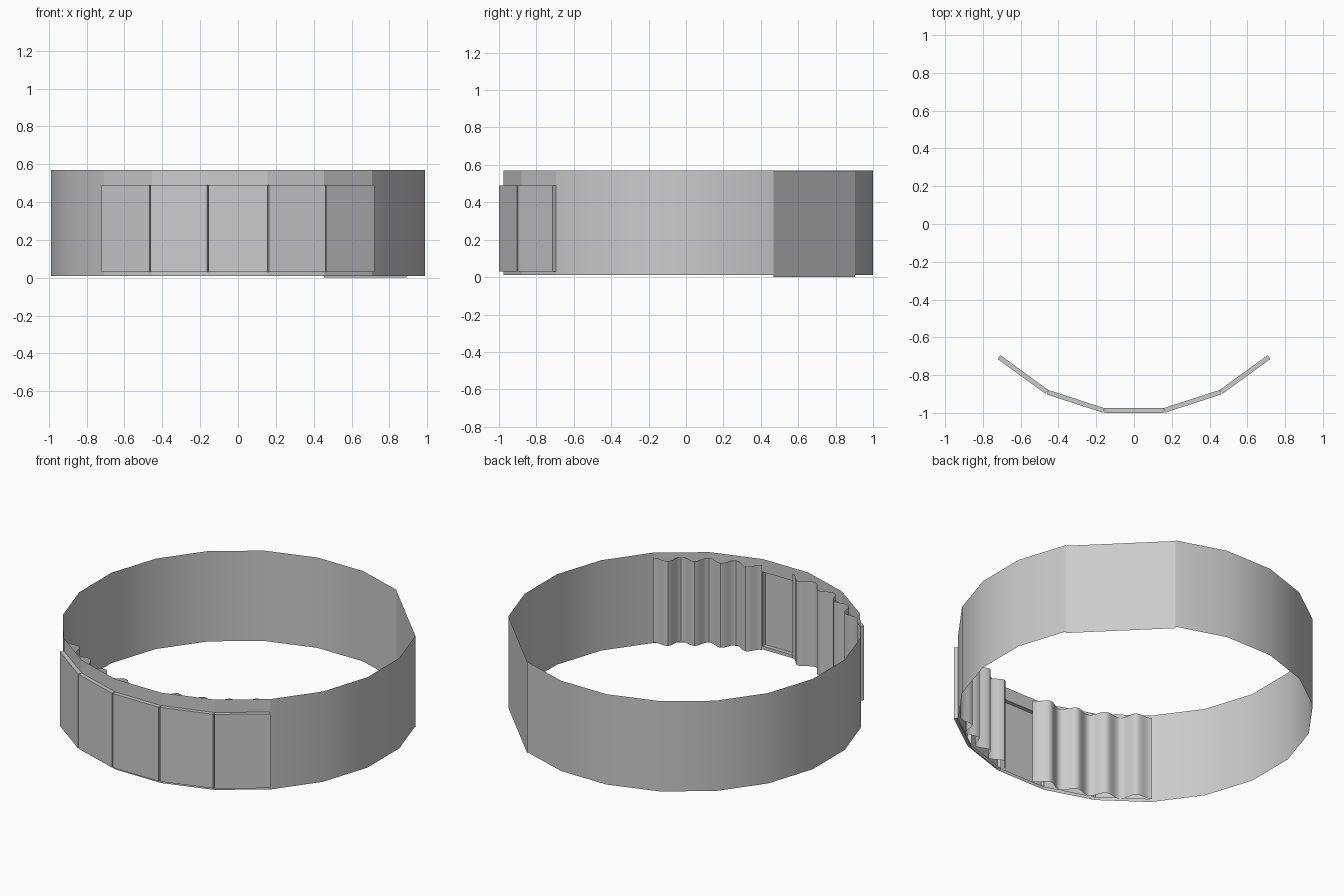
import bpy, bmesh
from math import cos, sin, pi, radians
from mathutils import Vector

cube = bpy.data.objects.get("Cube")
if cube:
    bpy.data.objects.remove(cube, do_unlink=True)

CENTRE_Y = 0.0125      # the raised panels push the ring slightly back
RADIUS = 1.0
BOTTOM, TOP = 0.01, 0.57

grey = bpy.data.materials.new("plain grey")
grey.use_nodes = True
grey.diffuse_color = (0.6, 0.6, 0.6, 1)
grey.node_tree.nodes["Principled BSDF"].inputs["Base Color"].default_value = (0.6, 0.6, 0.6, 1)


def on_ring(degrees, radius=RADIUS):
    a = radians(degrees)
    return Vector((radius * cos(a), CENTRE_Y + radius * sin(a), 0))


def strip(bm, path, low, high):
    """Raise a vertical sheet along a path and return its faces."""
    lower = [bm.verts.new((p.x, p.y, low)) for p in path]
    upper = [bm.verts.new((p.x, p.y, high)) for p in path]
    return [bm.faces.new((lower[i], lower[i + 1], upper[i + 1], upper[i]))
            for i in range(len(path) - 1)]


def finish(bm, name):
    mesh = bpy.data.meshes.new(name)
    for f in bm.faces:
        f.smooth = True
    bm.to_mesh(mesh)
    bm.free()
    mesh.set_sharp_from_angle(angle=radians(35))
    mesh.materials.append(grey)
    obj = bpy.data.objects.new(name, mesh)
    bpy.context.collection.objects.link(obj)
    return obj


# Ring wall: twenty-sided, open where one corner is cut off
bm = bmesh.new()
wall = strip(bm, [on_ring(63 + 18 * k) for k in range(20)][:19], BOTTOM, TOP)

# Five hollow raised panels across the front
fronts = [f for f in wall if f.calc_center_median().y < -0.7]
bmesh.ops.inset_individual(bm, faces=fronts, thickness=0.018)
for f in fronts:
    for v in f.verts:
        v.co.z = 0.49 if v.co.z > 0.3 else 0.03
bmesh.ops.inset_individual(bm, faces=fronts, thickness=0.0, depth=0.025)
finish(bm, "ring_wall")

# Straight piece bridging the cut corner
bm = bmesh.new()
strip(bm, [on_ring(27), on_ring(63)], 0.0, TOP - 0.004)
finish(bm, "corner_bridge")


# Pleated curtains hanging inside the front
def curtain(name, outer, inner, folds=4, steps=10):
    count = folds * steps
    path = []
    for i in range(count + 1):
        t = i / count
        wave = 0.028 * cos(2 * pi * folds * t)
        radius = 0.945 + wave + 0.012 * (1 - t)
        path.append(on_ring(outer + (inner - outer) * t, radius))
    bm = bmesh.new()
    strip(bm, path, 0.02, 0.545)
    finish(bm, name)


curtain("left_curtain", -44.5, -81.5)
curtain("right_curtain", -135.5, -93.5)
